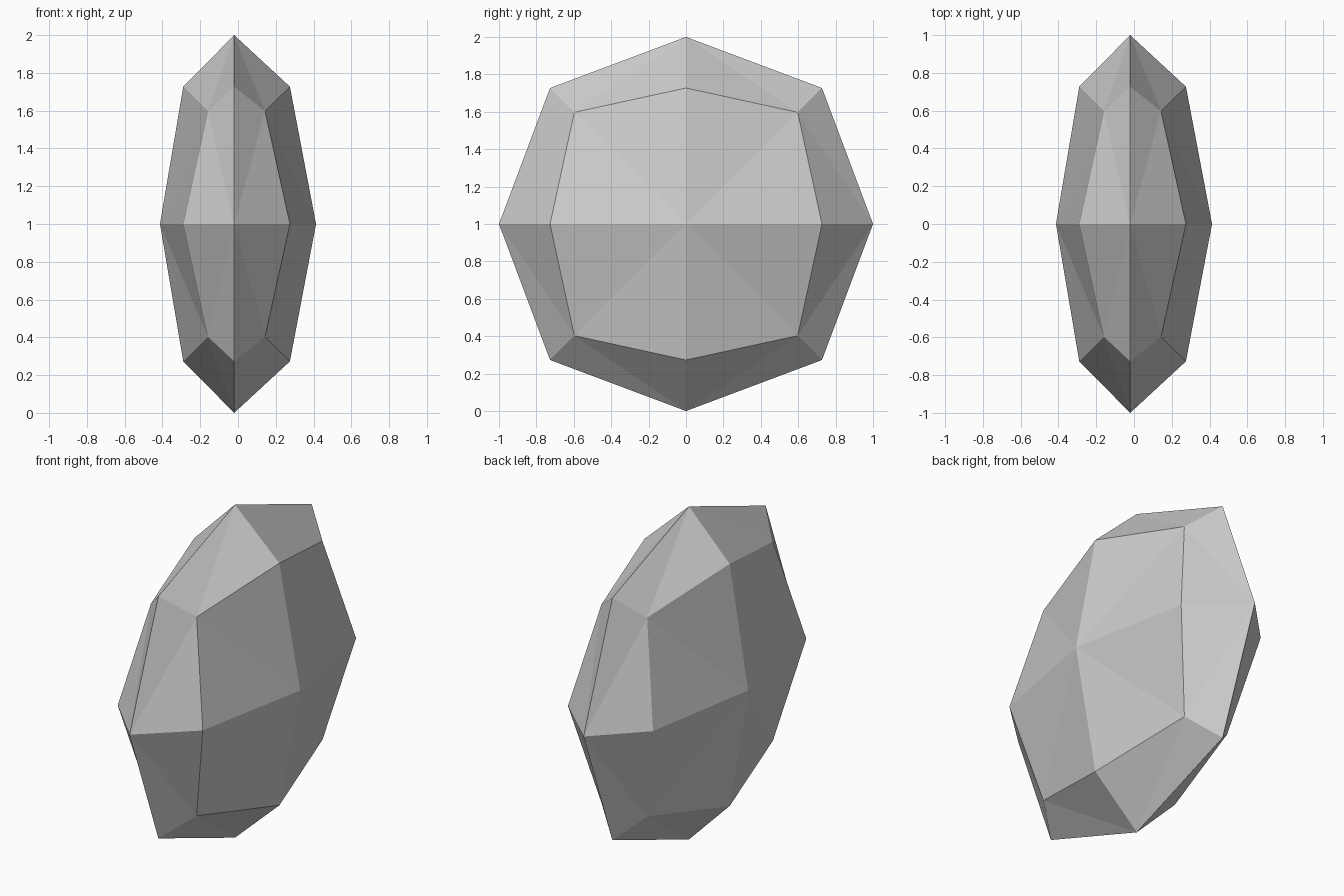
import bpy, bmesh
from math import cos, sin, pi, sqrt

cube = bpy.data.objects.get("Cube")
if cube:
    bpy.data.objects.remove(cube, do_unlink=True)

# Plain grey stone
stone = bpy.data.materials.new("grey_stone")
stone.use_nodes = True
grey = (0.6, 0.6, 0.6, 1)
stone.diffuse_color = grey
stone.node_tree.nodes["Principled BSDF"].inputs["Base Color"].default_value = grey

SIDES = 8
RIM_X = -0.02


def ring(bm, axial_r, diagonal, axial_x, diagonal_x):
    """Eight points around x, alternating axial and diagonal ones."""
    verts = []
    for i in range(SIDES):
        r, x = (diagonal * sqrt(2), diagonal_x) if i % 2 else (axial_r, axial_x)
        a = i * 2 * pi / SIDES
        verts.append(bm.verts.new((x, r * cos(a), 1 + r * sin(a))))
    return verts


def half_gem(name, axial_x, diagonal_x, tip_x):
    bm = bmesh.new()
    rim = ring(bm, 1, 0.727, RIM_X, RIM_X)
    mid = ring(bm, 0.727, 0.597, axial_x, diagonal_x)
    tip = bm.verts.new((tip_x, 0, 1))
    for i in range(SIDES):
        j = (i + 1) % SIDES
        # Crown facets meet at the tip
        bm.faces.new((tip, mid[i], mid[j]))
        # Girdle facets, creased from axial rim point to diagonal mid point
        a, d = (i, j) if i % 2 == 0 else (j, i)
        bm.faces.new((rim[a], rim[d], mid[d]))
        bm.faces.new((rim[a], mid[d], mid[a]))
    # Orient all facets outward from the middle of the gem
    bm.normal_update()
    for f in bm.faces:
        c = f.calc_center_median()
        c.z -= 1
        if f.normal.dot(c) < 0:
            f.normal_flip()
    mesh = bpy.data.meshes.new(name)
    bm.to_mesh(mesh)
    bm.free()
    mesh.materials.append(stone)
    bpy.context.collection.objects.link(bpy.data.objects.new(name, mesh))


half_gem("left_gem_half", 0.275, 0.143, 0.413)
half_gem("right_gem_half", -0.29, -0.16, -0.413)
